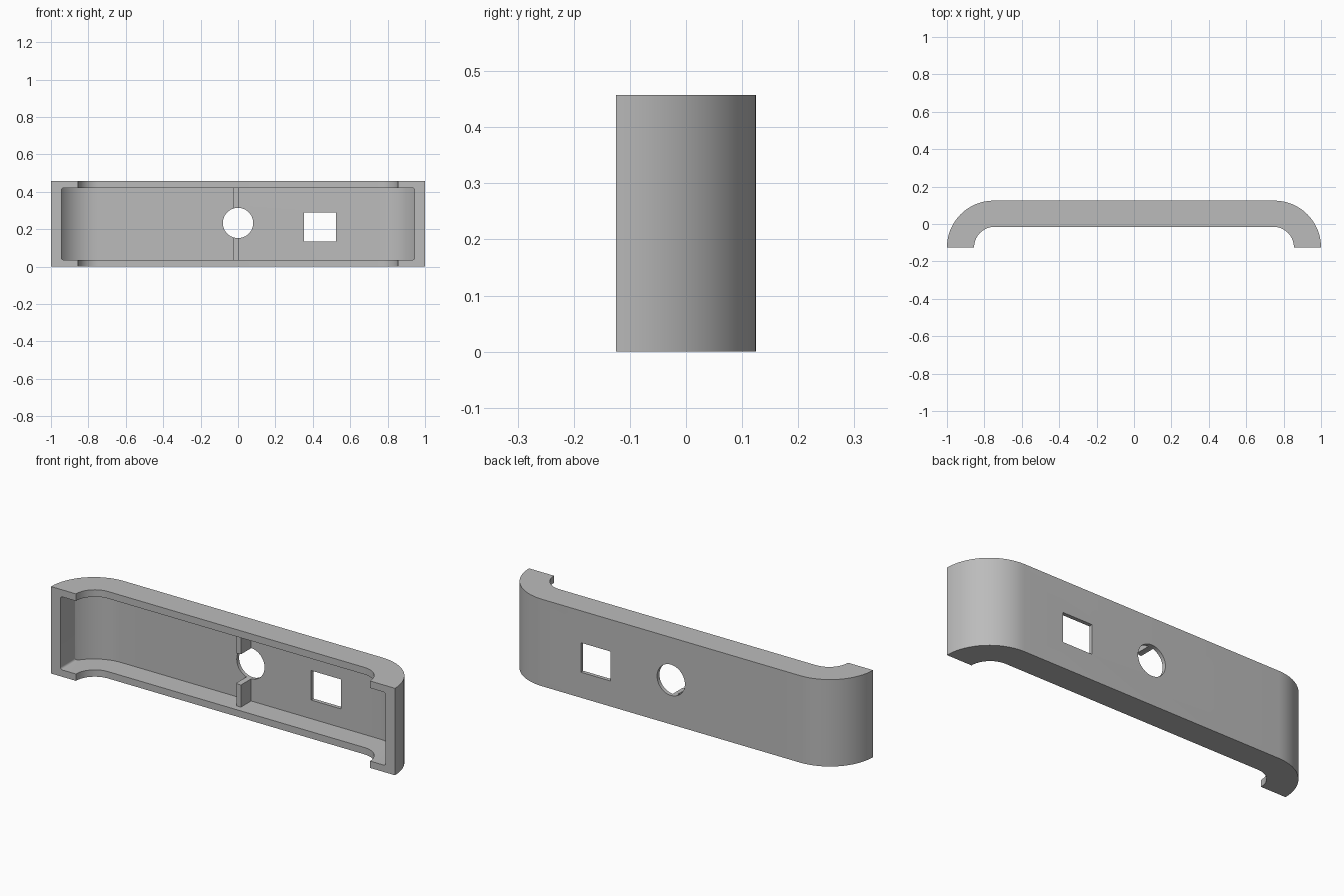
import bpy, bmesh, math
from mathutils import Vector

cube = bpy.data.objects.get("Cube")
if cube:
    bpy.data.objects.remove(cube, do_unlink=True)

HEIGHT, FRONT, CORNER_X = 0.457, -0.125, 0.75
HOLE_Z = 0.233

grey = bpy.data.materials.new("plain grey")
grey.use_nodes = True
grey.diffuse_color = (0.5, 0.5, 0.5, 1)
grey.node_tree.nodes["Principled BSDF"].inputs["Base Color"].default_value = (0.5, 0.5, 0.5, 1)


def prism(name, points, direction):
    """Extrude a closed 3D outline along a direction."""
    bm = bmesh.new()
    face = bm.faces.new([bm.verts.new(p) for p in points])
    new = bmesh.ops.extrude_face_region(bm, geom=[face])["geom"]
    bmesh.ops.translate(bm, vec=Vector(direction),
                        verts=[v for v in new if isinstance(v, bmesh.types.BMVert)])
    bmesh.ops.recalc_face_normals(bm, faces=bm.faces)
    mesh = bpy.data.meshes.new(name)
    bm.to_mesh(mesh)
    bm.free()
    mesh.materials.append(grey)
    obj = bpy.data.objects.new(name, mesh)
    bpy.context.collection.objects.link(obj)
    return obj


def box(name, x0, x1, y0, y1, z0, z1):
    outline = [(x0, y0, z0), (x1, y0, z0), (x1, y0, z1), (x0, y0, z1)]
    return prism(name, outline, (0, y1 - y0, 0))


def arch(radius, centre_x, start=0.0, steps=16):
    """Arch outline in plan: right corner, then its mirror on the left."""
    angles = [start + (math.pi / 2 - start) * i / steps for i in range(steps + 1)]
    right = [(centre_x + radius * math.cos(a), FRONT + radius * math.sin(a)) for a in angles]
    return right + [(-x, y) for x, y in reversed(right)]


def boolean(target, tool, operation):
    mod = target.modifiers.new(operation, 'BOOLEAN')
    mod.operation, mod.solver, mod.object = operation, 'EXACT', tool
    bpy.context.view_layer.objects.active = target
    bpy.ops.object.modifier_apply(modifier=mod.name)
    bpy.data.objects.remove(tool, do_unlink=True)


# Curved bracket body
plan = arch(0.25, CORNER_X) + arch(0.11, 0.745)[::-1]
body = prism("bracket_body", [(x, y, 0) for x, y in plan], (0, 0, HEIGHT))

# Hollow: follows the outer curve, trimmed by a box with rounded corners
inner = arch(0.23, CORNER_X)
inner = [(inner[0][0], -0.3)] + inner + [(inner[-1][0], -0.3)]
hollow = prism("hollow_cutter", [(x, y, 0.036) for x, y in inner], (0, 0, 0.384))
outline = []
for cx, cz, first in ((0.933, 0.408, 0), (-0.933, 0.408, 90),
                      (-0.933, 0.048, 180), (0.933, 0.048, 270)):
    for i in range(5):
        a = math.radians(first + 22.5 * i)
        outline.append((cx + 0.012 * math.cos(a), -0.25, cz + 0.012 * math.sin(a)))
boolean(hollow, prism("hollow_trim", outline, (0, 0.5, 0)), 'INTERSECT')
boolean(body, hollow, 'DIFFERENCE')

# Centre rib across the hollow
boolean(body, box("centre_rib", -0.024, 0.003, 0.02, 0.115, 0.02, 0.437), 'UNION')

# Round and square holes through the back
ring = [(0.081 * math.cos(math.tau * i / 48), -0.2, HOLE_Z + 0.081 * math.sin(math.tau * i / 48))
        for i in range(48)]
boolean(body, prism("round_hole_cutter", ring, (0, 0.4, 0)), 'DIFFERENCE')
boolean(body, box("square_hole_cutter", 0.352, 0.524, -0.2, 0.2, 0.134, 0.289), 'DIFFERENCE')

# Smooth curves, crisp edges
bpy.ops.object.select_all(action='DESELECT')
body.select_set(True)
bpy.context.view_layer.objects.active = body
bpy.ops.object.shade_smooth_by_angle(angle=math.radians(25))
